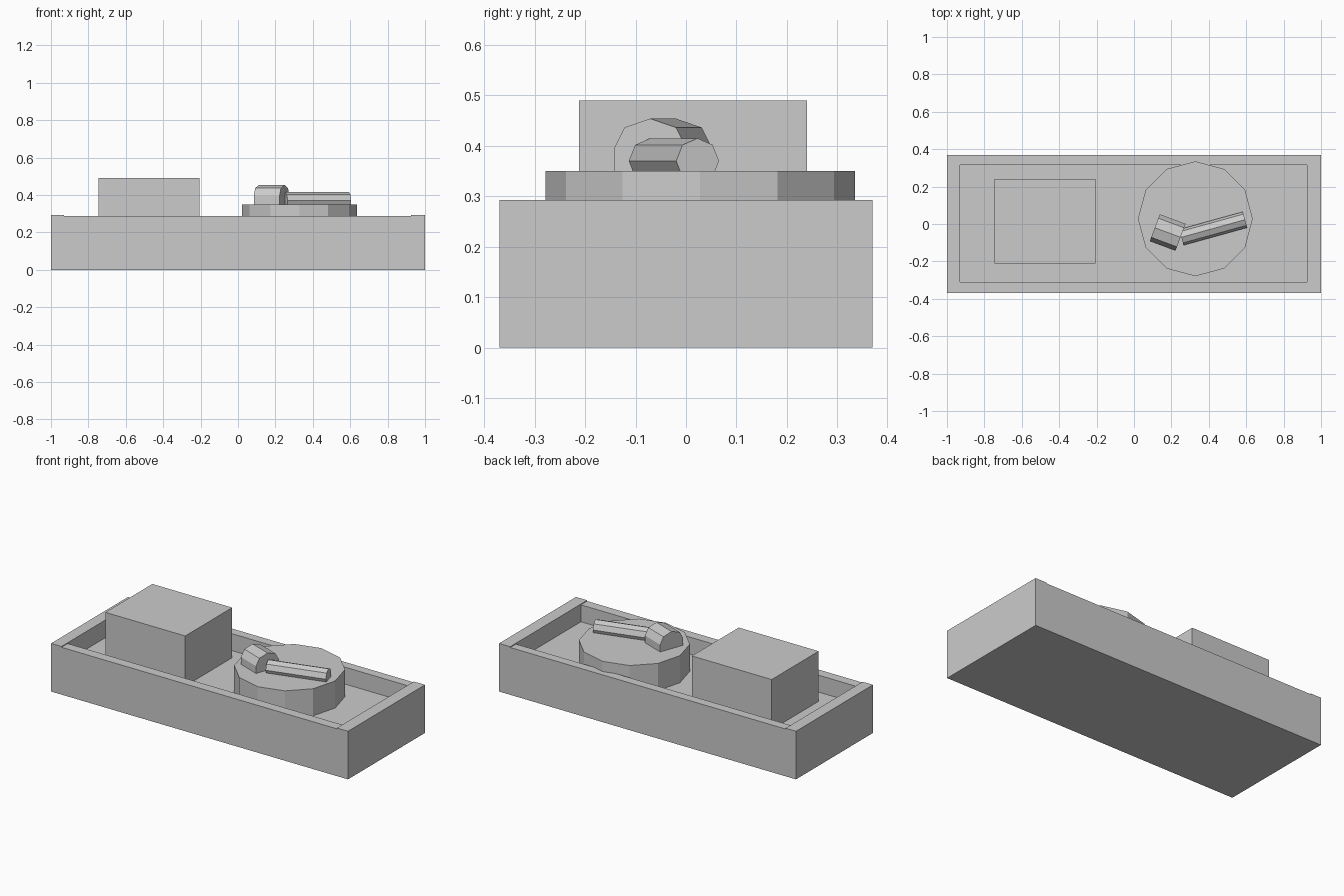
import bpy, bmesh
from math import sin, cos, pi, atan2
from mathutils import Matrix, Vector

old = bpy.data.objects.get("Cube")
if old:
    bpy.data.objects.remove(old, do_unlink=True)

GREY = (0.6, 0.6, 0.6, 1.0)
grey = bpy.data.materials.new("plain grey")
grey.use_nodes = True
grey.diffuse_color = GREY
grey.node_tree.nodes["Principled BSDF"].inputs["Base Color"].default_value = GREY

FLOOR = 0.185      # inside floor of the tray
DISC_TOP = 0.35


def add_object(name, bm):
    bmesh.ops.recalc_face_normals(bm, faces=bm.faces)
    mesh = bpy.data.meshes.new(name)
    bm.to_mesh(mesh)
    bm.free()
    mesh.materials.append(grey)
    obj = bpy.data.objects.new(name, mesh)
    bpy.context.collection.objects.link(obj)
    return obj


def box(name, low, high):
    low, high = Vector(low), Vector(high)
    bm = bmesh.new()
    size = Matrix.Diagonal((high - low).to_4d())
    bmesh.ops.create_cube(bm, size=1, matrix=Matrix.Translation((low + high) / 2) @ size)
    return add_object(name, bm)


def extrude_profile(name, profile, start, end):
    """Sweep a (sideways, z) outline along a level line from start to end."""
    along = Vector((end[0] - start[0], end[1] - start[1], 0))
    turn = Matrix.Rotation(atan2(along.y, along.x), 4, "Z")
    bm = bmesh.new()
    verts = [bm.verts.new(Vector((*start, 0)) + turn @ Vector((0, s, z))) for s, z in profile]
    face = bm.faces.new(verts)
    new = bmesh.ops.extrude_face_region(bm, geom=[face], use_keep_orig=True)["geom"]
    moved = [g for g in new if isinstance(g, bmesh.types.BMVert)]
    bmesh.ops.translate(bm, verts=moved, vec=along)
    return add_object(name, bm)


# Open tray: floor, two slightly taller end walls and two long walls
box("tray_floor", (-0.93, -0.31, 0), (0.925, 0.315, FLOOR))
box("right_end_wall", (-1, -0.37, 0), (-0.93, 0.37, 0.293))
box("left_end_wall", (0.925, -0.37, 0), (1, 0.37, 0.293))
box("front_wall", (-0.93, -0.37, 0), (0.925, -0.31, 0.288))
box("back_wall", (-0.93, 0.315, 0), (0.925, 0.37, 0.288))

# Block standing in the tray
box("block", (-0.745, -0.212, FLOOR), (-0.207, 0.24, 0.49))

# Twelve-sided disc
bm = bmesh.new()
bmesh.ops.create_circle(bm, cap_ends=True, segments=12, radius=0.307,
                        matrix=Matrix.Translation((0.328, 0.028, FLOOR)))
top = bmesh.ops.extrude_face_region(bm, geom=bm.faces[:], use_keep_orig=True)["geom"]
bmesh.ops.translate(bm, verts=[g for g in top if isinstance(g, bmesh.types.BMVert)],
                    vec=(0, 0, DISC_TOP - FLOOR))
add_object("disc", bm)

# Arched head with straight sides
arch = [(0.077 * cos(i * pi / 4), 0.394 + 0.06 * sin(i * pi / 4)) for i in range(5)]
arch += [(-0.077, DISC_TOP), (0.077, DISC_TOP)]
extrude_profile("arched_head", arch, (0.111, -0.02), (0.2485, -0.071))

# Eight-sided bar, partly sunk into the disc
bar = [(0.044 * cos(i * pi / 4), 0.37 + 0.045 * sin(i * pi / 4)) for i in range(8)]
extrude_profile("bar", bar, (0.2535, -0.071), (0.5935, 0.023))
